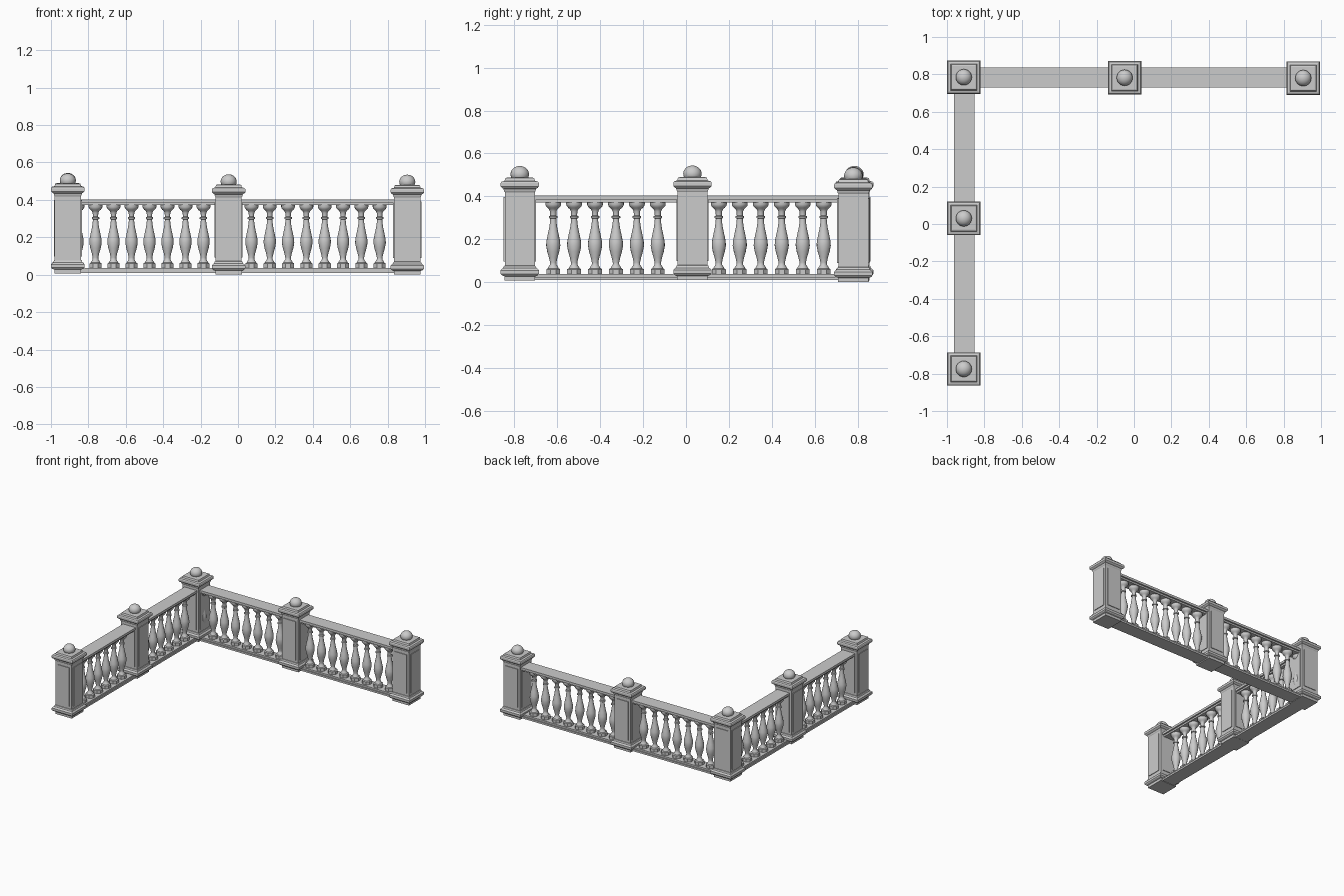
import bpy, bmesh, math

if "Cube" in bpy.data.objects:
    bpy.data.objects.remove(bpy.data.objects["Cube"])


def finish(name, bm, smooth=False):
    bmesh.ops.recalc_face_normals(bm, faces=bm.faces)
    me = bpy.data.meshes.new(name)
    bm.to_mesh(me)
    bm.free()
    ob = bpy.data.objects.new(name, me)
    bpy.context.collection.objects.link(ob)
    if smooth:
        bpy.ops.object.select_all(action='DESELECT')
        ob.select_set(True)
        bpy.context.view_layer.objects.active = ob
        bpy.ops.object.shade_smooth_by_angle(angle=math.radians(40))
    return ob


def loft(bm, profile, sides, turn=0.0):
    """Stack regular polygon rings (radius, z) and cap both ends."""
    rings = []
    for r, z in profile:
        rings.append([bm.verts.new((r * math.cos(turn + 2 * math.pi * i / sides),
                                    r * math.sin(turn + 2 * math.pi * i / sides), z))
                      for i in range(sides)])
    for a, b in zip(rings, rings[1:]):
        for i in range(sides):
            j = (i + 1) % sides
            bm.faces.new((a[i], a[j], b[j], b[i]))
    bm.faces.new(rings[0][::-1])
    bm.faces.new(rings[-1])


def square_loft(bm, profile):
    loft(bm, [(h * math.sqrt(2), z) for h, z in profile], 4, math.pi / 4)


def box(bm, x0, x1, y0, y1, z0, z1):
    vs = bmesh.ops.create_cube(bm, size=1)['verts']
    for v in vs:
        v.co = ((x0 + x1) / 2 + v.co.x * (x1 - x0),
                (y0 + y1) / 2 + v.co.y * (y1 - y0),
                (z0 + z1) / 2 + v.co.z * (z1 - z0))


def place(name, source, x, y, z=0.0):
    ob = bpy.data.objects.new(name, source.data)
    ob.location = (x, y, z)
    bpy.context.collection.objects.link(ob)


# post: moulded base, shaft, flared cap (half width, height)
bm = bmesh.new()
square_loft(bm, [(.071, 0), (.071, .02), (.083, .024), (.089, .031), (.089, .048),
                 (.083, .055), (.078, .058), (.074, .068), (.070, .070),
                 (.070, .412), (.073, .417), (.076, .428), (.084, .433), (.089, .439),
                 (.089, .455), (.085, .461), (.071, .465), (.067, .478), (.060, .480)])
# raised panels on the four shaft faces
box(bm, -.075, .075, -.052, .052, .09, .39)
box(bm, -.052, .052, -.075, .075, .09, .39)
post = finish("post", bm)

# ball finial on a short neck
bm = bmesh.new()
bmesh.ops.create_uvsphere(bm, u_segments=24, v_segments=14, radius=.043)
for v in bm.verts:
    v.co.z = v.co.z * .9 + .496
loft(bm, [(.032, .475), (.026, .485)], 24)
ball = finish("ball_finial", bm, True)

spots = [(-.91, .785, .007), (-.05, .782, .002), (.905, .78, 0),
         (-.91, .03, .009), (-.91, -.775, .007)]
for ob in (post, ball):
    ob.location = spots[0]
    for s in spots[1:]:
        place(ob.name, ob, *s)

# rails: (half width, bottom, top) layers
layers = {"bottom_rail": [(.054, .01, .024), (.046, .024, .037)],
          "top_rail": [(.042, .372, .385), (.054, .385, .403)]}
for name, parts in layers.items():
    bm = bmesh.new()
    for h, z0, z1 in parts:
        box(bm, -.91, .905, .784 - h, .784 + h, z0, z1)
    finish("back_" + name, bm)
    bm = bmesh.new()
    for h, z0, z1 in parts:
        box(bm, -.908 - h, -.908 + h, -.775, .784, z0, z1)
    finish("left_" + name, bm)

# turned baluster with octagonal foot
bm = bmesh.new()
loft(bm, [(.035, .034), (.035, .060), (.029, .064)], 8, math.pi / 8)
loft(bm, [(.026, .062), (.023, .070), (.015, .082), (.015, .092), (.020, .115),
          (.028, .142), (.033, .170), (.032, .190), (.026, .220), (.019, .252),
          (.015, .280), (.014, .296), (.020, .299), (.020, .307), (.014, .310),
          (.015, .330), (.020, .340), (.027, .346), (.034, .354), (.037, .362),
          (.037, .376)], 16)
baluster = finish("baluster", bm, True)

row = [(-.858 + .0962 * i, .784) for i in range(8)]
row += [(.072 + .0979 * i, .784) for i in range(8)]
row += [(-.908, -.619 + .0975 * i) for i in range(6)]
row += [(-.908, .153 + .0978 * i) for i in range(6)]
baluster.location = (*row[0], 0)
for x, y in row[1:]:
    place("baluster", baluster, x, y)
